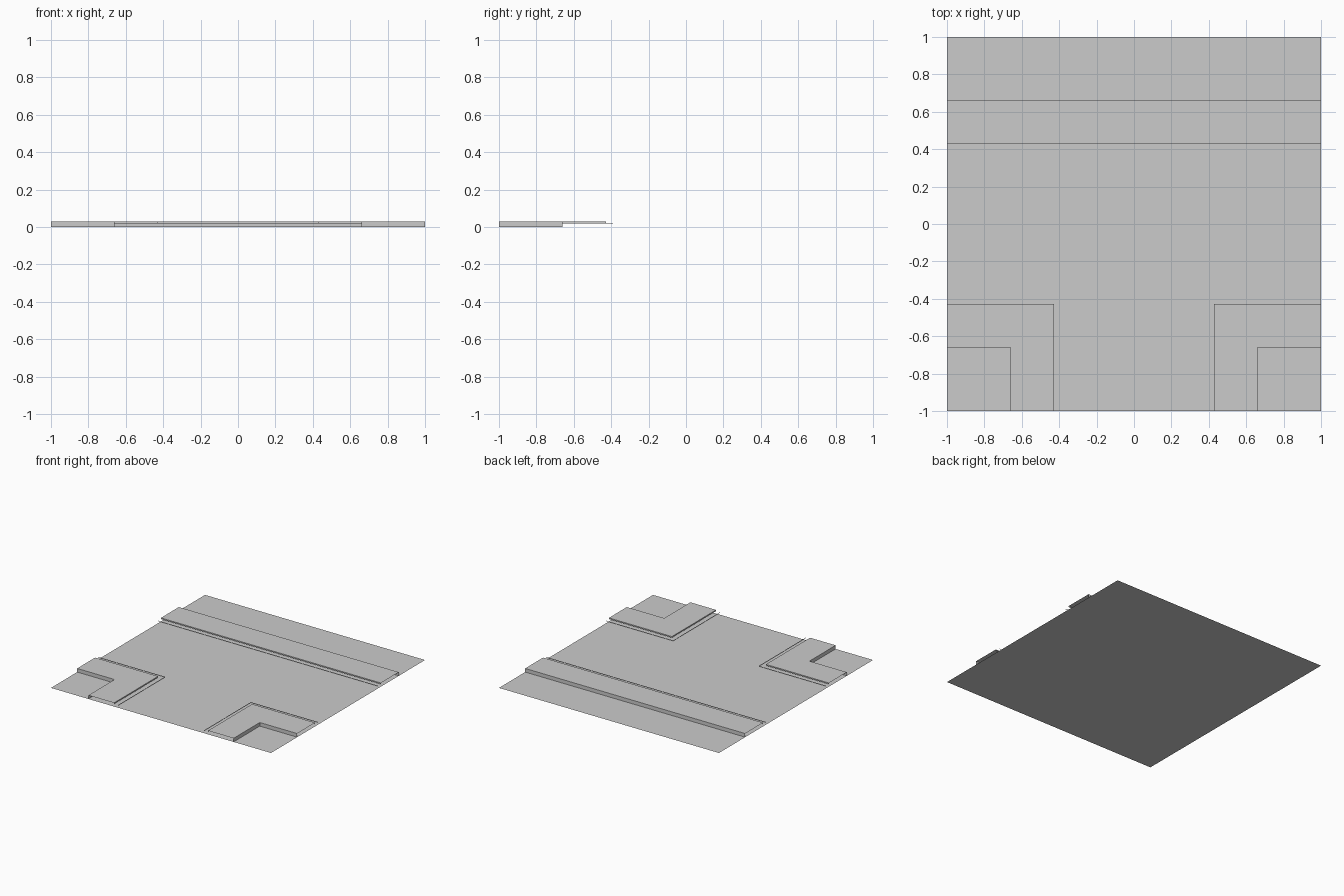
import bpy
import bmesh

if "Cube" in bpy.data.objects:
    bpy.data.objects.remove(bpy.data.objects["Cube"], do_unlink=True)

# Single plain grey material
grey = bpy.data.materials.new("light_grey")
grey.use_nodes = True
colour = (0.6, 0.6, 0.6, 1)
grey.diffuse_color = colour
grey.node_tree.nodes["Principled BSDF"].inputs["Base Color"].default_value = colour

TOP = 0.03      # pavement height
LIP = 0.02      # underside of the curb lip
OUTER = 0.66    # verge side of the pavement
INNER = 0.427   # road side of the pavement
EDGE = 0.39     # thin curb trim


def finish(name, bm):
    mesh = bpy.data.meshes.new(name)
    bm.to_mesh(mesh)
    bm.free()
    mesh.materials.append(grey)
    obj = bpy.data.objects.new(name, mesh)
    bpy.context.collection.objects.link(obj)
    return obj


def add_flat(bm, outline, z):
    """Horizontal face with its normal pointing up."""
    face = bm.faces.new([bm.verts.new((x, y, z)) for x, y in outline])
    face.normal_update()
    if face.normal.z < 0:
        face.normal_flip()


def add_wall(bm, path, low, high, flip=False):
    """Vertical ribbon facing the right-hand side of its path."""
    if flip:
        path = path[::-1]
    rows = [(bm.verts.new((x, y, low)), bm.verts.new((x, y, high))) for x, y in path]
    for (a, b), (c, d) in zip(rows, rows[1:]):
        bm.faces.new((a, c, d, b))


def flat_part(name, outline, z=0):
    bm = bmesh.new()
    add_flat(bm, outline, z)
    return finish(name, bm)


def pavement(name, outer, inner, trim, flip=False):
    """Raised walkway: deck, full wall on the verge, lip and trim on the road."""
    bm = bmesh.new()
    add_flat(bm, outer + inner, TOP)
    add_wall(bm, outer, 0, TOP, flip)
    add_wall(bm, inner, LIP, TOP, flip)
    finish(name, bm)
    bm = bmesh.new()
    add_wall(bm, trim, LIP - 0.002, LIP + 0.002, flip)
    finish(name + "_curb_trim", bm)


# Ground: T-shaped road base and the verges around it
flat_part("road", [(-1, OUTER), (-1, -OUTER), (-OUTER, -OUTER), (-OUTER, -1),
                   (OUTER, -1), (OUTER, -OUTER), (1, -OUTER), (1, OUTER)])
flat_part("back_verge", [(-1, OUTER), (1, OUTER), (1, 1), (-1, 1)])

# Corner verges and corner pavements, mirrored left to right
for side, label in ((1, "left"), (-1, "right")):
    def corner(d):
        return [(side * d, -1), (side * d, -d), (side, -d)]

    flat_part(label + "_corner_verge", corner(OUTER) + [(side, -1)])
    pavement(label + "_corner_pavement", corner(OUTER), corner(INNER)[::-1],
             corner(EDGE), flip=side < 0)

# Straight pavement along the back
pavement("back_pavement", [(1, OUTER), (-1, OUTER)], [(-1, INNER), (1, INNER)],
         [(1, EDGE), (-1, EDGE)])
